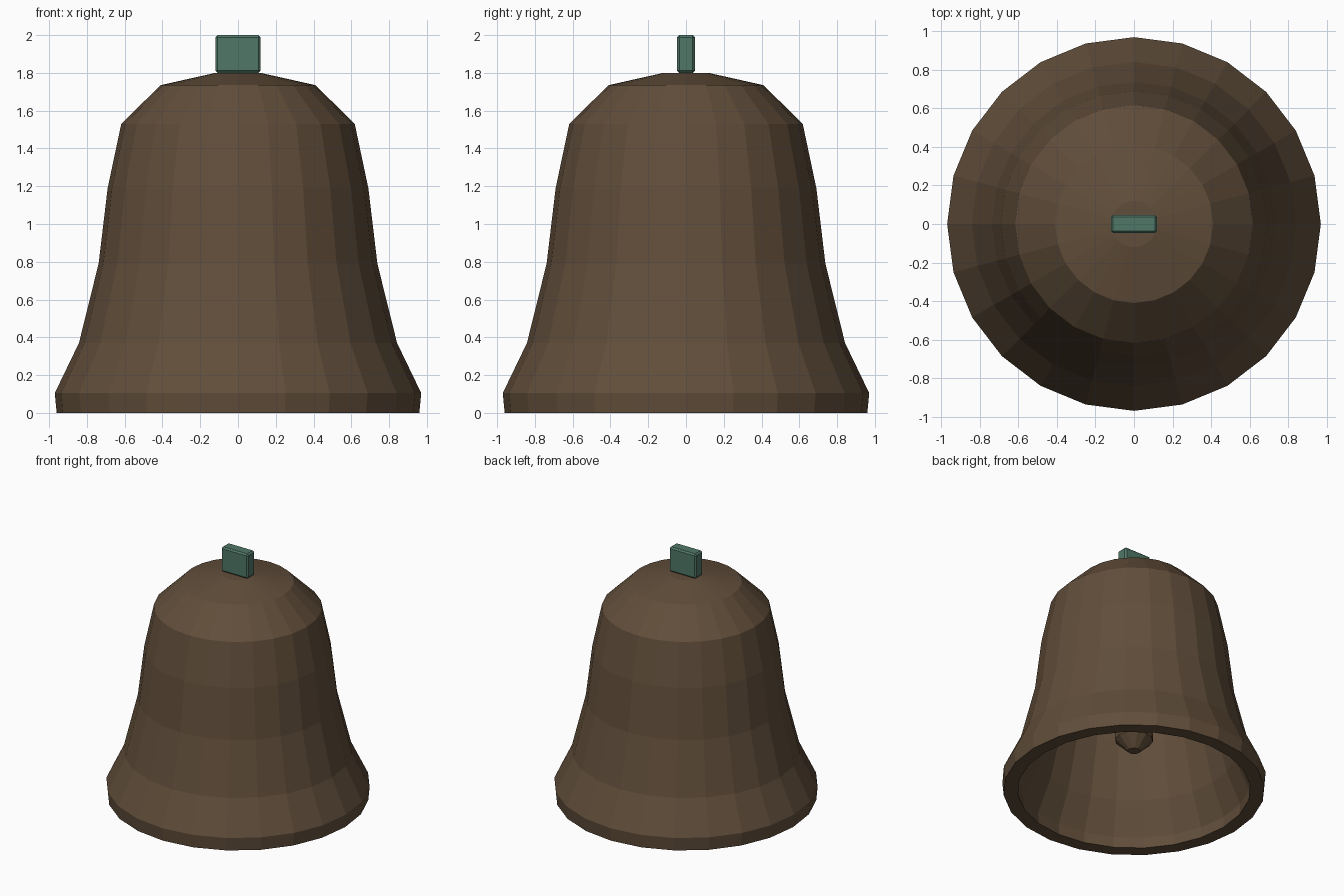
import bpy, bmesh, math

if "Cube" in bpy.data.objects:
    bpy.data.objects.remove(bpy.data.objects["Cube"])


def material(name, rgb):
    m = bpy.data.materials.new(name)
    m.diffuse_color = (*rgb, 1)
    m.use_nodes = True
    m.node_tree.nodes["Principled BSDF"].inputs["Base Color"].default_value = m.diffuse_color
    return m


def finish(name, bm, mat):
    bmesh.ops.recalc_face_normals(bm, faces=bm.faces)
    mesh = bpy.data.meshes.new(name)
    bm.to_mesh(mesh)
    bm.free()
    mesh.materials.append(mat)
    obj = bpy.data.objects.new(name, mesh)
    bpy.context.collection.objects.link(obj)
    return obj


def lathe(name, profile, sides, mat):
    """Turn a (radius, height) profile around z; both ends are capped."""
    bm = bmesh.new()
    rings = []
    for r, z in profile:
        rings.append([bm.verts.new((r * math.cos(2 * math.pi * i / sides),
                                    r * math.sin(2 * math.pi * i / sides), z))
                      for i in range(sides)])
    for a, b in zip(rings, rings[1:]):
        for i in range(sides):
            j = (i + 1) % sides
            bm.faces.new((a[i], a[j], b[j], b[i]))
    bm.faces.new(rings[0])
    bm.faces.new(rings[-1])
    return finish(name, bm, mat)


bronze = material("dark bronze", (0.120, 0.076, 0.043))
green = material("patina green", (0.080, 0.185, 0.135))

# Hollow bell: outside from crown to lip, then inside back up
outer = [(0.12, 1.80), (0.41, 1.735), (0.618, 1.53), (0.69, 1.19),
         (0.738, 0.79), (0.842, 0.37), (0.97, 0.105), (0.96, 0.0)]
inner = [(0.855, 0.0), (0.86, 0.09), (0.75, 0.34), (0.64, 0.77),
         (0.59, 1.17), (0.53, 1.48), (0.37, 1.64), (0.10, 1.70)]
lathe("bell_body", outer + inner, 24, bronze)

# Clapper: rod hanging from the crown with a faceted ball
lathe("clapper", [(0.035, 1.72), (0.035, 0.60), (0.09, 0.57), (0.14, 0.49),
                  (0.14, 0.42), (0.045, 0.33)], 12, bronze)

# Hanging lug on the crown
bm = bmesh.new()
bmesh.ops.create_cube(bm, size=1)
for v in bm.verts:
    v.co = (v.co.x * 0.24, v.co.y * 0.095, 1.90 + v.co.z * 0.20)
bmesh.ops.bevel(bm, geom=bm.edges[:], offset=0.012, segments=1, affect='EDGES')
finish("hanging_lug", bm, green)
